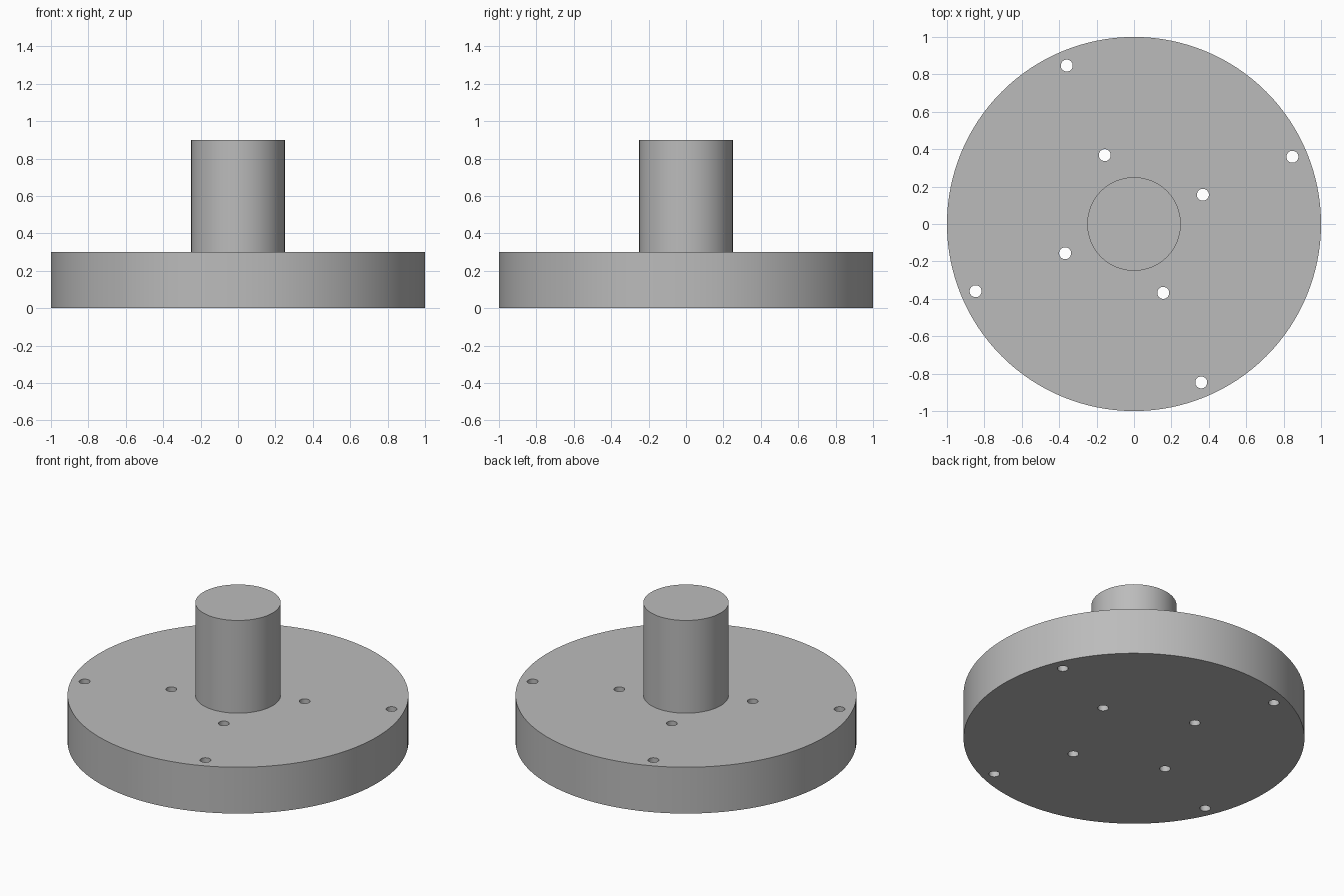
import bpy
import math

cube = bpy.data.objects.get("Cube")
if cube:
    bpy.data.objects.remove(cube, do_unlink=True)

# Plain grey metal
GREY = (0.5, 0.5, 0.5, 1.0)
metal = bpy.data.materials.new("grey_metal")
metal.use_nodes = True
metal.diffuse_color = GREY
metal.node_tree.nodes["Principled BSDF"].inputs["Base Color"].default_value = GREY


def cylinder(name, radius, bottom, top, sides, x=0, y=0):
    bpy.ops.mesh.primitive_cylinder_add(
        vertices=sides, radius=radius, depth=top - bottom,
        location=(x, y, (top + bottom) / 2))
    obj = bpy.context.object
    obj.name = obj.data.name = name
    obj.data.materials.append(metal)
    return obj


def activate(obj):
    bpy.ops.object.select_all(action='DESELECT')
    obj.select_set(True)
    bpy.context.view_layer.objects.active = obj


# Flange disc and central shaft
flange = cylinder("flange_disc", 1.0, 0.0, 0.3, 128)
shaft = cylinder("shaft", 0.25, 0.3, 0.9, 96)

# Two rings of four bolt holes, drilled through the disc
for ring_radius in (0.4, 0.92):
    for i in range(4):
        angle = math.radians(23 + 90 * i)
        drill = cylinder("hole_cutter", 0.032, -0.1, 0.4, 32,
                         ring_radius * math.cos(angle), ring_radius * math.sin(angle))
        drill.hide_render = True
        activate(flange)
        cut = flange.modifiers.new("bolt_hole", 'BOOLEAN')
        cut.operation = 'DIFFERENCE'
        cut.solver = 'EXACT'
        cut.object = drill
        bpy.ops.object.modifier_apply(modifier=cut.name)
        bpy.data.objects.remove(drill, do_unlink=True)

# Smooth walls with crisp rims
for part in (flange, shaft):
    activate(part)
    bpy.ops.object.shade_smooth_by_angle(angle=math.radians(30))
